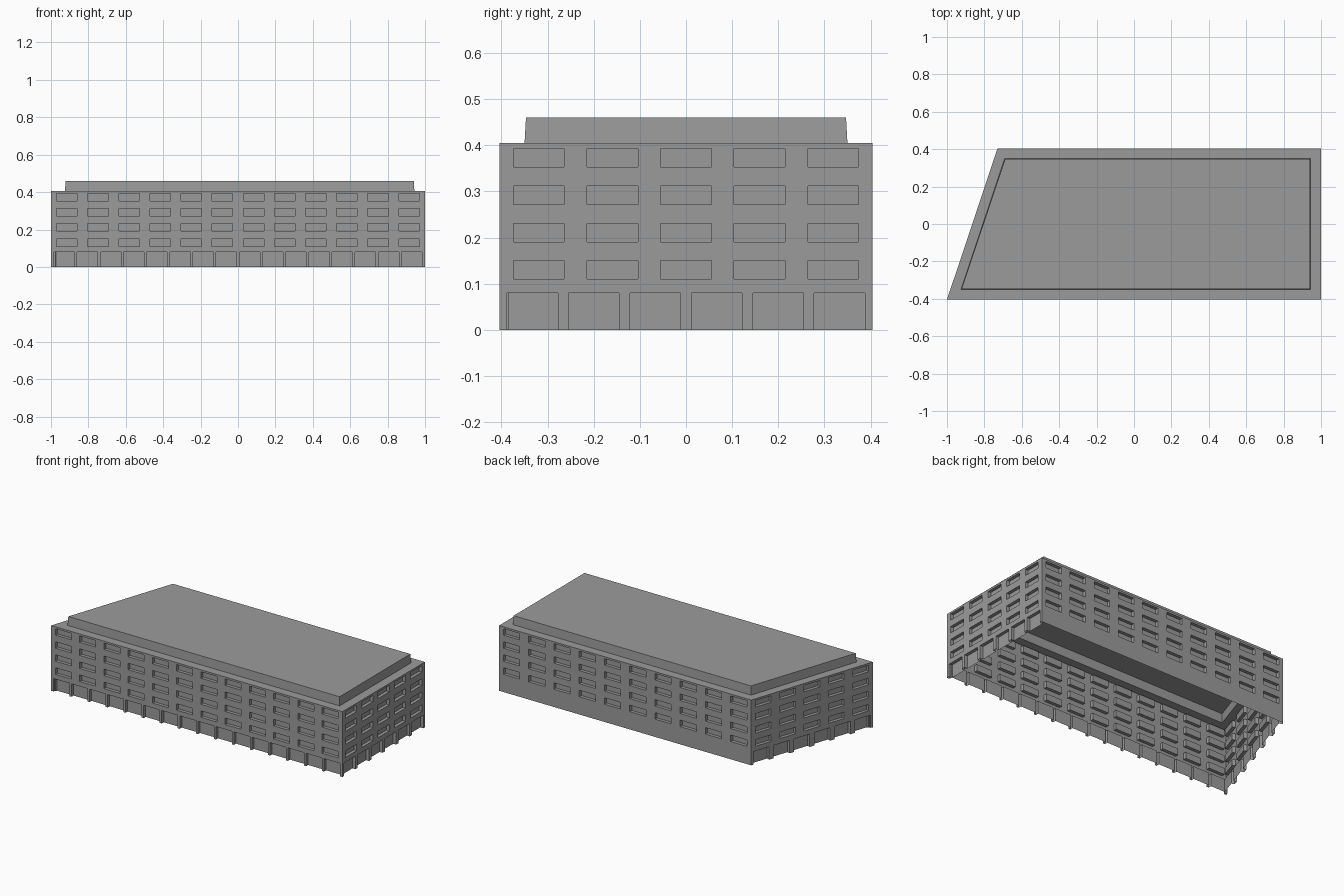
import bpy, bmesh
from mathutils import Vector

if "Cube" in bpy.data.objects:
    bpy.data.objects.remove(bpy.data.objects["Cube"])

concrete = bpy.data.materials.new("grey_concrete")
concrete.use_nodes = True
GREY = (0.33, 0.33, 0.33, 1)
concrete.diffuse_color = GREY
concrete.node_tree.nodes["Principled BSDF"].inputs["Base Color"].default_value = GREY

HEIGHT, DEPTH, OPENING = 0.405, 0.02, 0.11
UP = Vector((0, 0, 1))
CORNERS = [Vector(c) for c in ((-1, -0.404, 0), (1, -0.404, 0), (1, 0.404, 0), (-0.73, 0.404, 0))]
WINDOW_ROWS = [(0.11 + 0.081 * i, 0.15 + 0.081 * i) for i in range(4)]


def finish(bm, name):
    bmesh.ops.remove_doubles(bm, verts=bm.verts, dist=1e-5)
    mesh = bpy.data.meshes.new(name)
    bm.to_mesh(mesh)
    bm.free()
    mesh.materials.append(concrete)
    bpy.context.collection.objects.link(bpy.data.objects.new(name, mesh))


def quad(bm, points):
    return bm.faces.new([bm.verts.new(p) for p in points])


def build_wall(name, start, end, windows, doors):
    """Open shell wall with rows of recessed windows above recessed doors."""
    bm = bmesh.new()
    along = (end - start).normalized()
    length = (end - start).length
    inward = UP.cross(along) * DEPTH

    def cell(u0, u1, z0, z1, recessed=False):
        rim = [start + along * u + UP * z for u, z in ((u0, z0), (u1, z0), (u1, z1), (u0, z1))]
        if not recessed:
            quad(bm, rim)
            return
        back = [p + inward for p in rim]
        quad(bm, back)
        for i in range(4):
            j = (i + 1) % 4
            if z0 > 0 or i > 0:      # doors stay open at the ground
                quad(bm, (rim[i], rim[j], back[j], back[i]))

    def row(count, margin, z0, z1):
        gap = (length - 2 * margin - count * OPENING) / max(count - 1, 1)
        edge = 0
        for i in range(count):
            left = margin + i * (OPENING + gap)
            cell(edge, left, z0, z1)
            cell(left, left + OPENING, z0, z1, True)
            edge = left + OPENING
        cell(edge, length, z0, z1)

    level = 0
    if doors:
        row(doors, 0.016, 0, 0.08)
        level = 0.08
    for z0, z1 in WINDOW_ROWS:
        cell(0, length, level, z0)
        row(windows, 0.03, z0, z1)
        level = z1
    cell(0, length, level, HEIGHT)
    finish(bm, name)


# Four walls, the back one without doors
for i, (name, windows, doors) in enumerate((("front_wall", 12, 16), ("left_wall", 5, 6),
                                            ("back_wall", 10, 0), ("right_wall", 5, 6))):
    build_wall(name, CORNERS[i], CORNERS[(i + 1) % 4], windows, doors)

# Roof terrace ring, raised top storey and its flat cap
bm = bmesh.new()
base = [Vector(c) for c in ((-0.925, -0.35, HEIGHT), (0.943, -0.35, HEIGHT),
                            (0.943, 0.35, HEIGHT), (-0.692, 0.35, HEIGHT))]
shift = [Vector(s) * 0.003 for s in ((1, 1, 0), (-1, 1, 0), (-1, -1, 0), (1, -1, 0))]
top = [p + s + UP * 0.055 for p, s in zip(base, shift)]
eaves = [c + UP * HEIGHT for c in CORNERS]
for i in range(4):
    j = (i + 1) % 4
    quad(bm, (eaves[i], eaves[j], base[j], base[i]))
    quad(bm, (base[i], base[j], top[j], top[i]))
quad(bm, top)
finish(bm, "roof")
